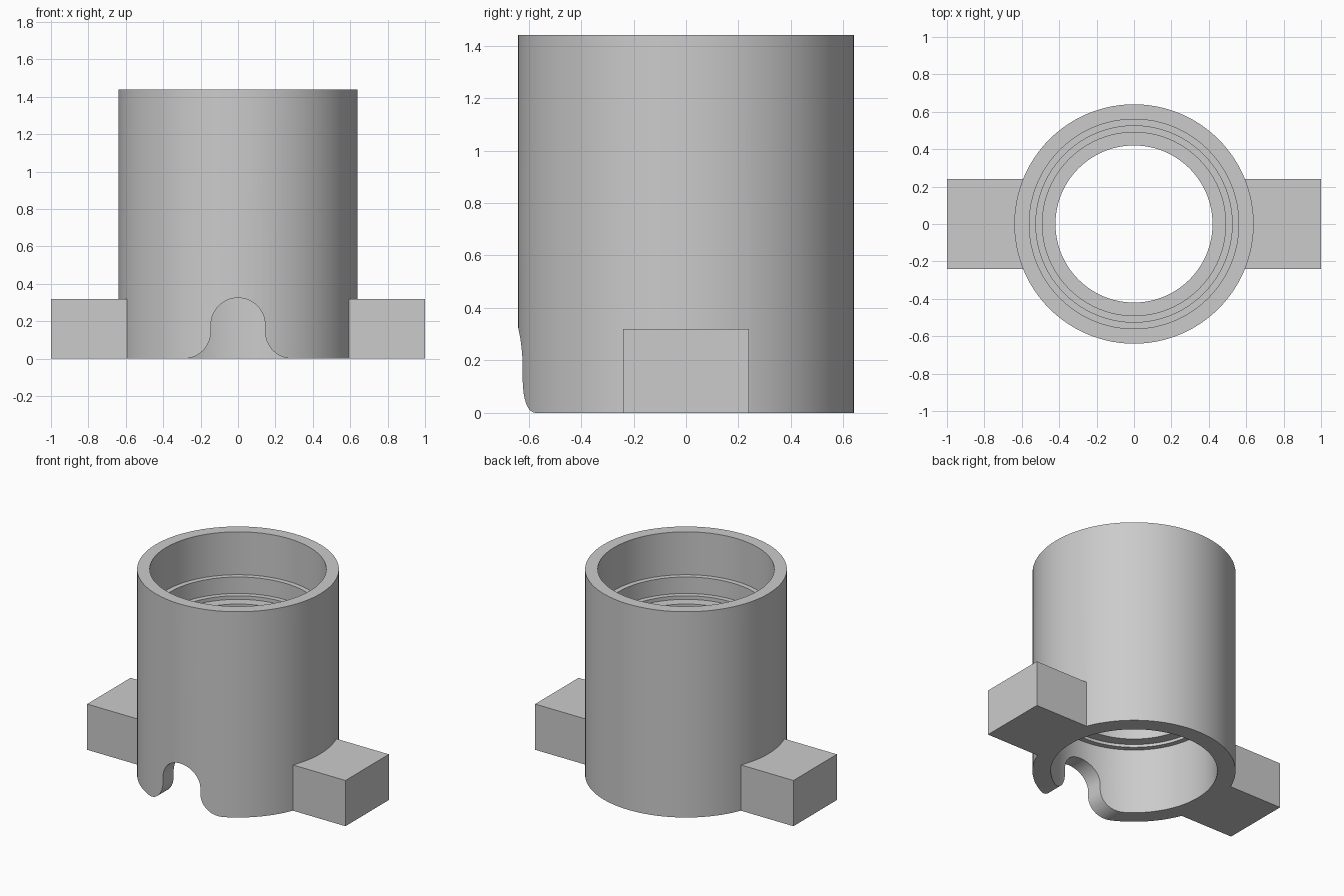
import bpy, bmesh, math

if "Cube" in bpy.data.objects:
    bpy.data.objects.remove(bpy.data.objects["Cube"])

grey = bpy.data.materials.new("plain grey")
grey.diffuse_color = (0.6, 0.6, 0.6, 1)
grey.use_nodes = True
grey.node_tree.nodes["Principled BSDF"].inputs["Base Color"].default_value = grey.diffuse_color


def make_object(name, bm):
    bmesh.ops.recalc_face_normals(bm, faces=bm.faces)
    mesh = bpy.data.meshes.new(name)
    bm.to_mesh(mesh)
    bm.free()
    mesh.materials.append(grey)
    obj = bpy.data.objects.new(name, mesh)
    bpy.context.collection.objects.link(obj)
    return obj


def lathe(name, profile, sides=96):
    """Closed (radius, z) profile revolved around z."""
    bm = bmesh.new()
    rings = []
    for i in range(sides):
        a = 2 * math.pi * i / sides
        rings.append([bm.verts.new((r * math.cos(a), r * math.sin(a), z)) for r, z in profile])
    n = len(profile)
    for i in range(sides):
        p, q = rings[i], rings[(i + 1) % sides]
        for j in range(n):
            k = (j + 1) % n
            bm.faces.new((p[j], q[j], q[k], p[k]))
    return make_object(name, bm)


def prism_y(name, outline, y0, y1):
    """(x, z) outline extruded along y."""
    bm = bmesh.new()
    a = [bm.verts.new((x, y0, z)) for x, z in outline]
    b = [bm.verts.new((x, y1, z)) for x, z in outline]
    bm.faces.new(a)
    bm.faces.new(b[::-1])
    for i in range(len(a)):
        j = (i + 1) % len(a)
        bm.faces.new((a[i], b[i], b[j], a[j]))
    return make_object(name, bm)


def arc(cx, cz, r, start, end, steps):
    return [(cx + r * math.cos(math.radians(start + (end - start) * i / steps)),
             cz + r * math.sin(math.radians(start + (end - start) * i / steps)))
            for i in range(steps + 1)]


# Hollow sleeve with a stepped bore from both ends
sleeve = lathe("sleeve", [
    (0.64, 0), (0.64, 1.44), (0.56, 1.44), (0.56, 1.14), (0.525, 1.14),
    (0.525, 1.025), (0.49, 1.025), (0.49, 1.00), (0.42, 1.00),
    (0.42, 0.475), (0.49, 0.475), (0.49, 0.455), (0.525, 0.455), (0.525, 0)])

# Side lugs, reaching into the wall
tools = []
for side, label in ((1, "right"), (-1, "left")):
    outline = [(side * x, z) for x, z in ((0.565, 0), (1, 0), (1, 0.32), (0.565, 0.32))]
    tools.append((prism_y(label + "_lug", outline, -0.24, 0.24), 'UNION'))

# Arched front notch with flared foot
R = 0.145
notch = ([(0.29, -0.1)] + arc(0.29, R, R, 270, 180, 14) + arc(0, 0.18, R, 0, 180, 28)
         + arc(-0.29, R, R, 0, -90, 14) + [(-0.29, -0.1)])
tools.append((prism_y("notch_cutter", notch, -0.9, -0.1), 'DIFFERENCE'))

for tool, operation in tools:
    mod = sleeve.modifiers.new(tool.name, 'BOOLEAN')
    mod.object = tool
    mod.operation = operation
    mod.solver = 'EXACT'

# Apply the cuts and joins, then drop the helpers
bpy.context.view_layer.update()
mesh = bpy.data.meshes.new_from_object(sleeve.evaluated_get(bpy.context.evaluated_depsgraph_get()))
sleeve.modifiers.clear()
sleeve.data = mesh
for tool, _ in tools:
    bpy.data.objects.remove(tool)

bpy.context.view_layer.objects.active = sleeve
sleeve.select_set(True)
bpy.ops.object.shade_smooth_by_angle(angle=math.radians(30))
